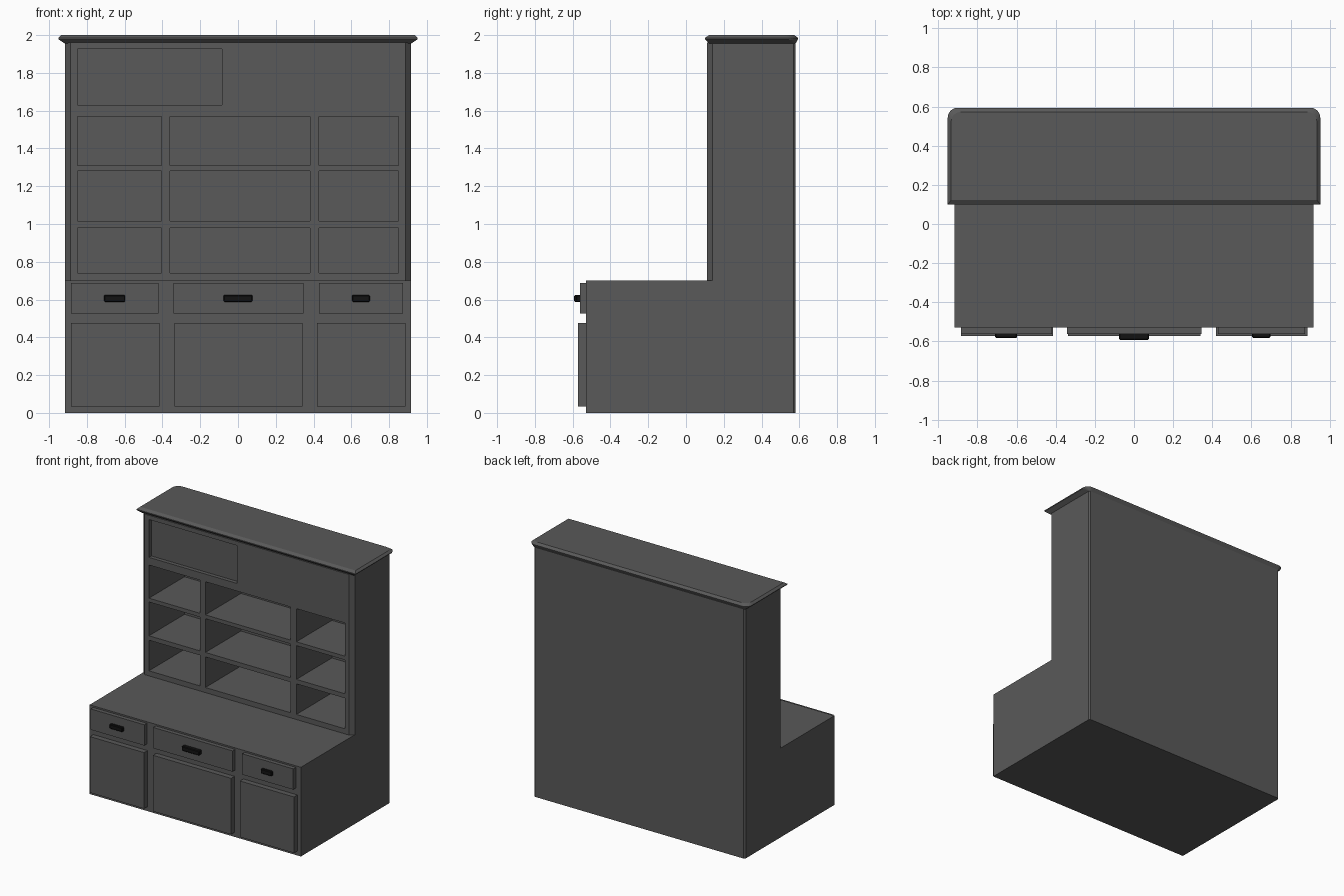
import bpy, bmesh, math

if "Cube" in bpy.data.objects:
    bpy.data.objects.remove(bpy.data.objects["Cube"])

def material(name, v):
    m = bpy.data.materials.new(name)
    m.diffuse_color = (v, v, v, 1)
    m.use_nodes = True
    m.node_tree.nodes["Principled BSDF"].inputs["Base Color"].default_value = m.diffuse_color
    return m

wood = material("dark_wood", 0.1)
black = material("black_metal", 0.006)

def finish(name, bm, mat):
    bmesh.ops.recalc_face_normals(bm, faces=bm.faces)
    me = bpy.data.meshes.new(name)
    bm.to_mesh(me)
    bm.free()
    me.materials.append(mat)
    ob = bpy.data.objects.new(name, me)
    bpy.context.collection.objects.link(ob)
    return ob

def add_box(bm, x0, x1, y0, y1, z0, z1):
    vs = bmesh.ops.create_cube(bm, size=1)["verts"]
    for v in vs:
        v.co = ((x0 + x1) / 2 + v.co.x * (x1 - x0),
                (y0 + y1) / 2 + v.co.y * (y1 - y0),
                (z0 + z1) / 2 + v.co.z * (z1 - z0))

def box(name, dims, mat, bevel=0):
    bm = bmesh.new()
    add_box(bm, *dims)
    if bevel:
        bmesh.ops.bevel(bm, geom=bm.edges[:], offset=bevel, segments=1, affect='EDGES')
    return finish(name, bm, mat)

def loft(name, rings, mat):
    """Closed solid through stacked outlines, each a (points, z) pair."""
    bm = bmesh.new()
    loops = [[bm.verts.new((x, y, z)) for x, y in pts] for pts, z in rings]
    n = len(loops[0])
    for a, b in zip(loops, loops[1:]):
        for i in range(n):
            j = (i + 1) % n
            bm.faces.new((a[i], a[j], b[j], b[i]))
    bm.faces.new(loops[0][::-1])
    bm.faces.new(loops[-1])
    return finish(name, bm, mat)

def mirrored(half):
    """Complete a right-hand half outline (front to back) across x = 0."""
    return half + [(-x, y) for x, y in reversed(half)]

def boolean(ob, other, op):
    m = ob.modifiers.new(op.lower(), 'BOOLEAN')
    m.object, m.operation, m.solver = other, op, 'EXACT'
    other.hide_render = True
    other.hide_set(True)

# deep base and shallow upper hutch, vertical corners chamfered
back = [(0.917, 0.568), (0.907, 0.58)]
low = mirrored([(0.917, -0.53)] + back)
high = mirrored([(0.887, 0.11), (0.917, 0.14)] + back)
cabinet = loft("cabinet_body", [(low, 0), (low, 0.70)], wood)
hutch = loft("hutch_volume", [(high, 0.70), (high, 1.96)], wood)
boolean(cabinet, hutch, 'UNION')

# shelf openings and the shallow recess behind the sliding panel
bm = bmesh.new()
for x0, x1 in ((-0.85, -0.405), (-0.36, 0.38), (0.43, 0.85)):
    for z0, z1 in ((0.74, 0.98), (1.015, 1.28), (1.31, 1.57)):
        add_box(bm, x0, x1, 0.0, 0.55, z0, z1)
add_box(bm, -0.85, -0.085, 0.0, 0.14, 1.63, 1.927)
boolean(cabinet, finish("opening_cutters", bm, wood), 'DIFFERENCE')

# cornice: flared moulding with rounded back corners
def cornice_outline(w, y0, y1, r=0.05):
    arc = [(w - r + r * math.cos(a), y1 - r + r * math.sin(a))
           for a in (math.pi / 2 * i / 6 for i in range(7))]
    return mirrored([(w, y0)] + arc)

loft("cornice", [(cornice_outline(0.917, 0.125, 0.58, 0.012), 1.955),
                 (cornice_outline(0.95, 0.10, 0.592), 1.978),
                 (cornice_outline(0.952, 0.10, 0.594), 1.985),
                 (cornice_outline(0.935, 0.122, 0.573), 2.0)], wood)

# drawers, doors and handles: left, middle, right
columns = [("left", (-0.885, -0.42), (-0.885, -0.415), (-0.71, -0.597), -0.582),
           ("middle", (-0.342, 0.346), (-0.337, 0.341), (-0.077, 0.077), -0.592),
           ("right", (0.43, 0.873), (0.418, 0.887), (0.603, 0.698), -0.582)]
for side, drawer, door, handle, hy in columns:
    box("drawer_" + side, (*drawer, -0.562, -0.53, 0.525, 0.688), wood)
    box("door_" + side, (*door, -0.572, -0.53, 0.035, 0.475), wood)
    box("handle_" + side, (*handle, hy, -0.555, 0.588, 0.624), black, 0.005)
